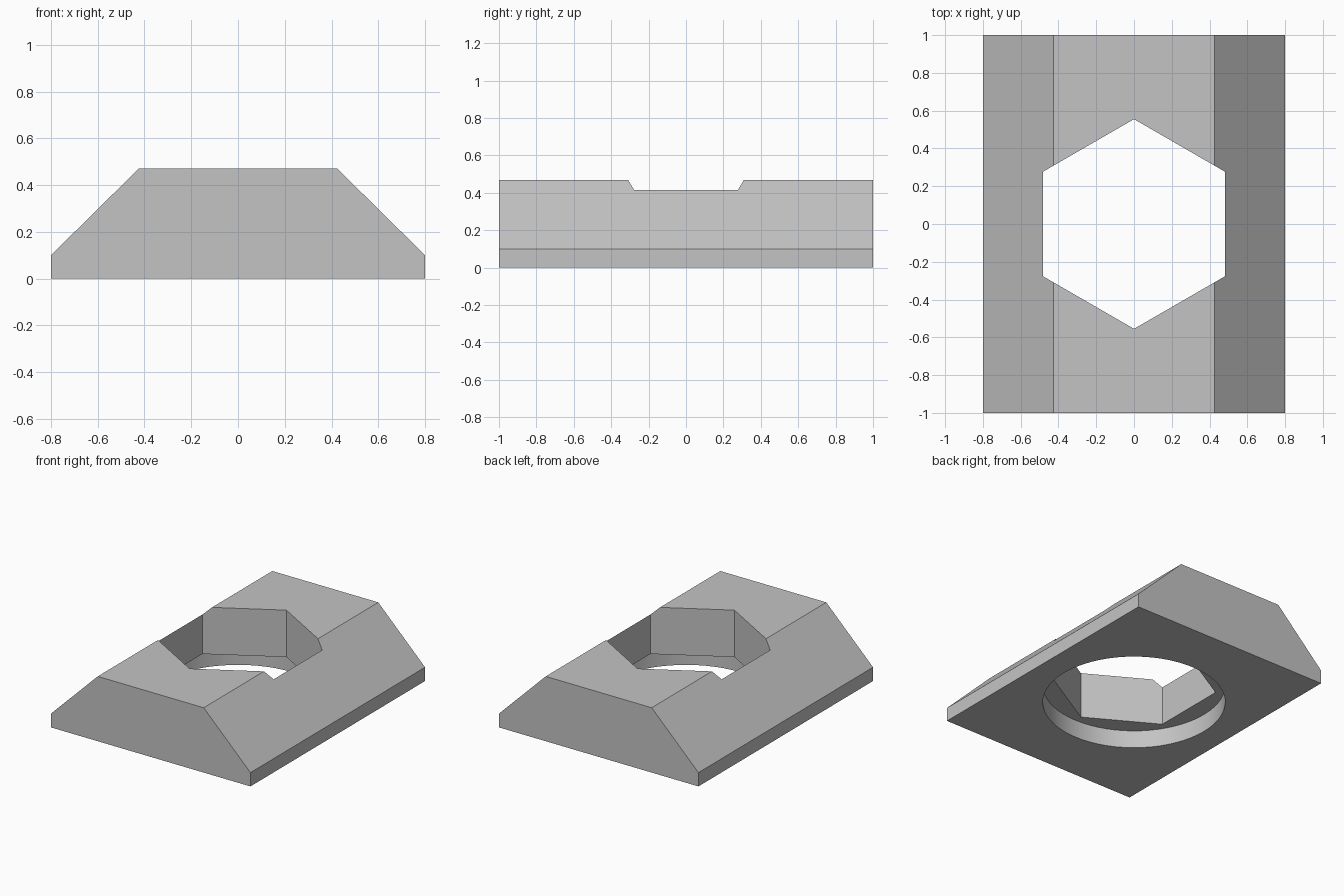
import bpy
import bmesh
from math import sin, cos, tau, radians

if "Cube" in bpy.data.objects:
    bpy.data.objects.remove(bpy.data.objects["Cube"], do_unlink=True)

grey = bpy.data.materials.new("plain grey")
grey.use_nodes = True
grey.diffuse_color = (0.55, 0.55, 0.55, 1)
grey.node_tree.nodes["Principled BSDF"].inputs["Base Color"].default_value = grey.diffuse_color


def extrude_outline(name, points, direction):
    """Solid made by extruding a flat outline of 3D points."""
    bm = bmesh.new()
    face = bm.faces.new([bm.verts.new(p) for p in points])
    new = bmesh.ops.extrude_face_region(bm, geom=[face])["geom"]
    bmesh.ops.translate(bm, vec=direction,
                        verts=[v for v in new if isinstance(v, bmesh.types.BMVert)])
    bmesh.ops.recalc_face_normals(bm, faces=bm.faces)
    mesh = bpy.data.meshes.new(name)
    bm.to_mesh(mesh)
    bm.free()
    mesh.materials.append(grey)
    obj = bpy.data.objects.new(name, mesh)
    bpy.context.collection.objects.link(obj)
    return obj


def prism(name, sides, radius, bottom, top):
    """Upright prism with one corner pointing to the back."""
    ring = [(radius * sin(tau * i / sides), radius * cos(tau * i / sides), bottom)
            for i in range(sides)]
    return extrude_outline(name, ring, (0, 0, top - bottom))


# Block with sloping sides
half = [(0.8, 0), (0.8, 0.1), (0.425, 0.47)]
profile = half + [(-x, z) for x, z in reversed(half)]
block = extrude_outline("slotted_block", [(x, -1, z) for x, z in profile], (0, 2, 0))

# Hexagonal through hole, then a wider round recess underneath
cutters = [prism("hexagon_cutter", 6, 0.555, -0.2, 0.7),
           prism("recess_cutter", 64, 0.612, -0.3, 0.13)]
bpy.context.view_layer.objects.active = block
block.select_set(True)
for cutter in cutters:
    cutter.hide_render = True
    cut = block.modifiers.new(cutter.name, "BOOLEAN")
    cut.operation = "DIFFERENCE"
    cut.solver = "EXACT"
    cut.object = cutter
    bpy.ops.object.modifier_apply(modifier=cut.name)
    bpy.data.objects.remove(cutter, do_unlink=True)

# Round recess wall is smooth, all other edges stay sharp
bpy.ops.object.shade_smooth_by_angle(angle=radians(30))
